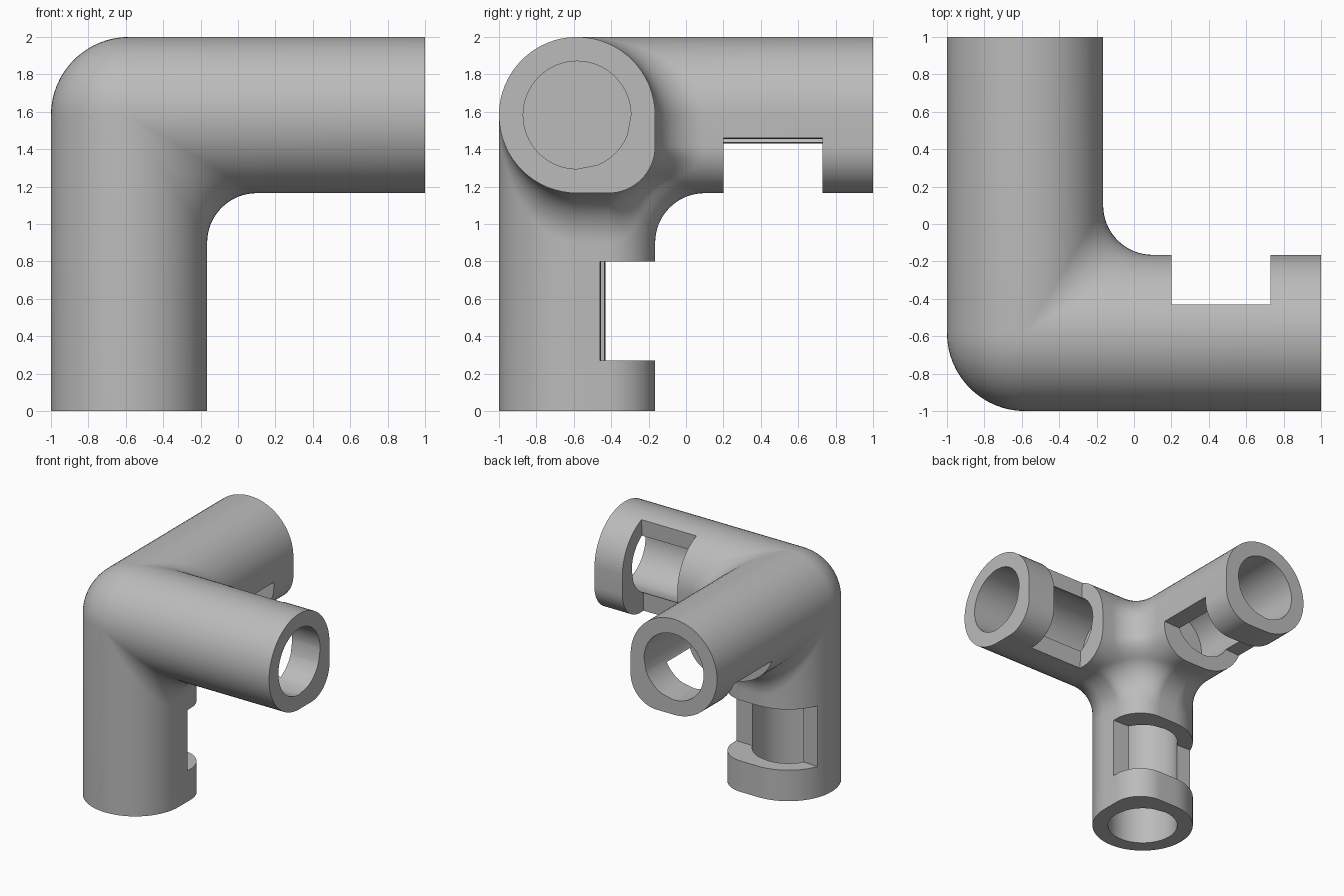
import bpy, bmesh, math
from mathutils import Vector

if "Cube" in bpy.data.objects:
    bpy.data.objects.remove(bpy.data.objects["Cube"])

R, Q, F = 0.4175, 0.25, 0.265    # tube radius, inner corner radius, fillet radius
B, L, FLOOR = 0.288, 1.5825, 0.4175  # bore radius, leg length, bore floor
AX, N = 0.5825, 16               # axis offset, segments per quarter turn
S = R - Q


def world(v):
    return Vector((v[0] - AX, v[1] - AX, 2 - R - v[2]))


def cycle(v, k):
    return tuple(v[(i - k) % 3] for i in range(3))


def slerp(u, v, t):
    u, v = Vector(u), Vector(v)
    ang = u.angle(v, 0)
    if ang < 1e-5:
        return u.copy()
    return (u * math.sin((1 - t) * ang) + v * math.sin(t * ang)) / math.sin(ang)


def grid(bm, rows, k):
    """Skin rows of points with quads."""
    vs = [[bm.verts.new(world(cycle(p, k))) for p in row] for row in rows]
    for r0, r1 in zip(vs, vs[1:]):
        for i in range(len(r0) - 1):
            bm.faces.new((r0[i], r0[i + 1], r1[i + 1], r1[i]))


def sphere_patch(bm, centre, radius, corners):
    """Spherical triangle between three directions."""
    a, b, c = [Vector(d).normalized() for d in corners]
    rows = []
    for i in range(N + 1):
        p, q = slerp(a, b, i / N), slerp(a, c, i / N)
        rows.append([bm.verts.new(world(Vector(centre) + radius * slerp(p, q, j / max(i, 1))))
                     for j in range(i + 1)])
    for i in range(N):
        for j in range(i + 1):
            bm.faces.new((rows[i][j], rows[i + 1][j], rows[i + 1][j + 1]))
            if j < i:
                bm.faces.new((rows[i][j], rows[i + 1][j + 1], rows[i][j + 1]))


# Leg profile: round outside, tighter corner on the inner side
profile = []   # (point b, point c, normal b, normal c)
for start, count, centre, rad in ((-90, N, 0, R), (0, N, S, Q), (90, 2 * N, 0, R)):
    for i in range(count + 1):
        t = math.radians(start + 90 * i / N)
        n = (math.cos(t), math.sin(t))
        profile.append((centre + rad * n[0], centre + rad * n[1], n[0], n[1]))
MID = N + 1 + N // 2             # middle of the inner corner


def leg_start(i):
    pb, pc, nb, nc = profile[i]
    if i <= MID:
        return pb + F * nb
    return max(0.0, pc + F * nc) if nc > 0 else 0.0


bm = bmesh.new()
for k in range(3):
    # leg wall, end ring and bore
    outer0 = [(leg_start(i), p[0], p[1]) for i, p in enumerate(profile)]
    outer1 = [(L, p[0], p[1]) for p in profile]
    dirs = [Vector(p[:2]).normalized() * B for p in profile]
    bore1 = [(L, d.x, d.y) for d in dirs]
    bore0 = [(FLOOR, d.x, d.y) for d in dirs]
    grid(bm, [outer0, outer1, bore1, bore0], k)
    bm.faces.new([bm.verts.new(world(cycle(p, k))) for p in bore0[:-1]])
    # fillet rolled between this leg and the next
    rows = []
    for i in range(MID + 1):
        pb, pc, nb, nc = profile[i]
        c = Vector((leg_start(i), leg_start(i), pc + F * nc))
        rows.append([tuple(c + F * slerp((0, -nb, -nc), (-nb, 0, -nc), j / N))
                     for j in range(N + 1)])
    grid(bm, rows, k)

# rounded outer corner and hollow where the three fillets meet
sphere_patch(bm, (0, 0, 0), R, ((-1, 0, 0), (0, -1, 0), (0, 0, -1)))
m = S + (Q + F) / math.sqrt(2)
sphere_patch(bm, (m, m, m), F, ((0, -1, -1), (-1, 0, -1), (-1, -1, 0)))
bmesh.ops.remove_doubles(bm, verts=bm.verts, dist=0.0002)
bmesh.ops.dissolve_degenerate(bm, edges=bm.edges, dist=0.0001)
bmesh.ops.recalc_face_normals(bm, faces=bm.faces)


def make_object(name, bm):
    me = bpy.data.meshes.new(name)
    bm.to_mesh(me)
    bm.free()
    ob = bpy.data.objects.new(name, me)
    bpy.context.collection.objects.link(ob)
    return ob


connector = make_object("corner_connector", bm)
grey = bpy.data.materials.new("grey")
grey.diffuse_color = (0.5, 0.5, 0.5, 1)
grey.use_nodes = True
grey.node_tree.nodes["Principled BSDF"].inputs["Base Color"].default_value = grey.diffuse_color
connector.data.materials.append(grey)
bpy.context.view_layer.objects.active = connector
connector.select_set(True)

# Side windows: (leg axis, facing axis, remaining axis)
section = [(0.16, -0.6), (0.117, 0.6), (0.7, 0.6), (0.7, -0.6)]
for along, facing, side in ((0, 1, 2), (1, 2, 0), (2, 1, 0)):
    cb = bmesh.new()
    loops = []
    for a in (0.7825, 1.3125):
        loop = []
        for f, g in section:
            v = [0, 0, 0]
            v[along], v[facing], v[side] = a, f, g
            loop.append(cb.verts.new(world(v)))
        loops.append(loop)
        cb.faces.new(loop)
    for i in range(4):
        j = (i + 1) % 4
        cb.faces.new((loops[0][i], loops[0][j], loops[1][j], loops[1][i]))
    bmesh.ops.recalc_face_normals(cb, faces=cb.faces)
    cutter = make_object("window_cutter", cb)
    cutter.hide_render = True
    mod = connector.modifiers.new("window", 'BOOLEAN')
    mod.operation = 'DIFFERENCE'
    mod.solver = 'EXACT'
    mod.object = cutter
    bpy.ops.object.modifier_apply(modifier=mod.name)
    bpy.data.objects.remove(cutter)

bpy.ops.object.shade_smooth_by_angle(angle=math.radians(30))
